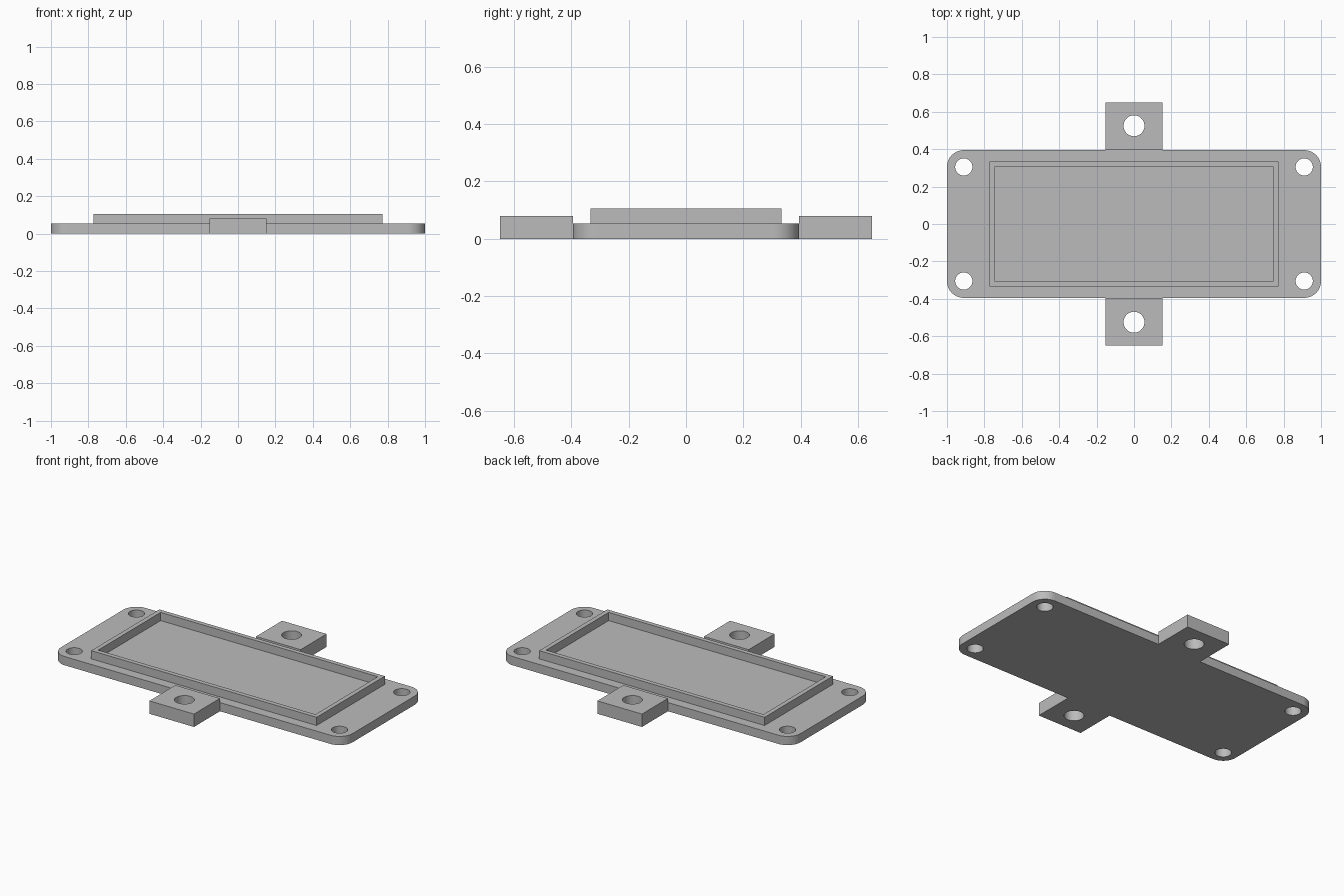
import bpy, bmesh
from math import sin, cos, pi, radians

cube = bpy.data.objects.get("Cube")
if cube:
    bpy.data.objects.remove(cube, do_unlink=True)

# Single plain grey
grey = bpy.data.materials.new("plain grey")
grey.use_nodes = True
tone = (0.5, 0.5, 0.5, 1)
grey.diffuse_color = tone
grey.node_tree.nodes["Principled BSDF"].inputs["Base Color"].default_value = tone


def circle(x, y, r, n=48):
    return [(x + r * cos(2 * pi * i / n), y + r * sin(2 * pi * i / n)) for i in range(n)]


def rectangle(hx, hy, cy=0):
    return [(-hx, cy - hy), (hx, cy - hy), (hx, cy + hy), (-hx, cy + hy)]


def rounded_rectangle(hx, hy, r, steps=12):
    corners = [(1, 1), (-1, 1), (-1, -1), (1, -1)]
    return [(sx * (hx - r) + r * cos((q + i / steps) * pi / 2),
             sy * (hy - r) + r * sin((q + i / steps) * pi / 2))
            for q, (sx, sy) in enumerate(corners) for i in range(steps + 1)]


def extruded(name, loops, z0, z1):
    """Fill an outline with holes, then extrude it from z0 to z1."""
    bm = bmesh.new()
    for loop in loops:
        verts = [bm.verts.new((x, y, z0)) for x, y in loop]
        for a, b in zip(verts, verts[1:] + verts[:1]):
            bm.edges.new((a, b))
    bmesh.ops.triangle_fill(bm, use_beauty=True, edges=bm.edges[:], normal=(0, 0, 1))
    result = bmesh.ops.extrude_face_region(bm, geom=bm.faces[:], use_keep_orig=True)
    top = [g for g in result["geom"] if isinstance(g, bmesh.types.BMVert)]
    bmesh.ops.translate(bm, verts=top, vec=(0, 0, z1 - z0))
    bmesh.ops.recalc_face_normals(bm, faces=bm.faces[:])
    mesh = bpy.data.meshes.new(name)
    bm.to_mesh(mesh)
    bm.free()
    mesh.materials.append(grey)
    obj = bpy.data.objects.new(name, mesh)
    bpy.context.collection.objects.link(obj)
    bpy.ops.object.select_all(action='DESELECT')
    obj.select_set(True)
    bpy.context.view_layer.objects.active = obj
    bpy.ops.object.shade_smooth_by_angle(angle=radians(30))
    return obj


# Base plate with four corner screw holes
holes = [circle(sx * 0.91, sy * 0.305, 0.046) for sx in (-1, 1) for sy in (-1, 1)]
extruded("base_plate", [rounded_rectangle(1, 0.395, 0.09)] + holes, 0, 0.054)

# Raised rectangular rim
extruded("raised_rim", [rectangle(0.773, 0.334), rectangle(0.745, 0.306)], 0.054, 0.105)

# Mounting tabs, front and back
for name, s in (("front_tab", -1), ("back_tab", 1)):
    extruded(name, [rectangle(0.153, 0.1275, s * 0.5225), circle(0, s * 0.525, 0.056)], 0, 0.08)
